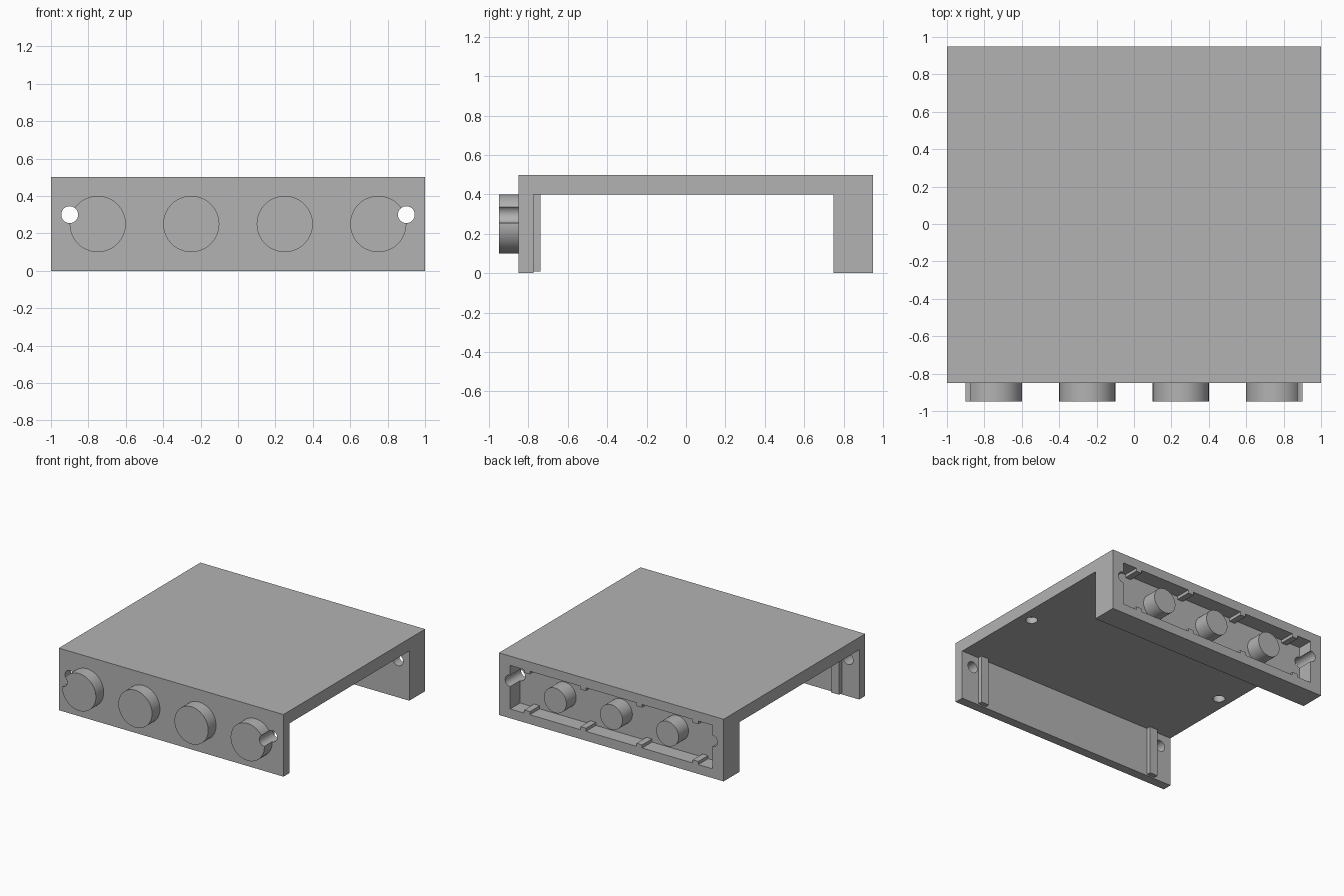
import bpy, bmesh, math
from mathutils import Matrix, Vector

if "Cube" in bpy.data.objects:
    bpy.data.objects.remove(bpy.data.objects["Cube"], do_unlink=True)

grey = bpy.data.materials.new("plain grey")
grey.use_nodes = True
grey.diffuse_color = (0.45, 0.45, 0.45, 1)
grey.node_tree.nodes["Principled BSDF"].inputs["Base Color"].default_value = (0.45, 0.45, 0.45, 1)


def finish(bm, name):
    bmesh.ops.recalc_face_normals(bm, faces=bm.faces)
    mesh = bpy.data.meshes.new(name)
    bm.to_mesh(mesh)
    bm.free()
    mesh.materials.append(grey)
    obj = bpy.data.objects.new(name, mesh)
    bpy.context.collection.objects.link(obj)
    return obj


def box(name, low, high):
    low, high = Vector(low), Vector(high)
    bm = bmesh.new()
    size = Matrix.Diagonal((*(high - low), 1))
    bmesh.ops.create_cube(bm, size=1, matrix=Matrix.Translation((low + high) / 2) @ size)
    return finish(bm, name)


def cylinder(name, centre, radius, depth, along_y=True):
    bm = bmesh.new()
    turn = Matrix.Rotation(math.pi / 2 if along_y else 0, 4, "X")
    bmesh.ops.create_cone(bm, cap_ends=True, segments=64, radius1=radius, radius2=radius,
                          depth=depth, matrix=Matrix.Translation(centre) @ turn)
    return finish(bm, name)


def cut(obj, cutters):
    for cutter in cutters:
        cutter.hide_render = True
        mod = obj.modifiers.new("cut", "BOOLEAN")
        mod.operation, mod.solver, mod.object = "DIFFERENCE", "EXACT", cutter
    bpy.context.view_layer.objects.active = obj
    for mod in list(obj.modifiers):
        bpy.ops.object.modifier_apply(modifier=mod.name)


def smooth(obj):
    bpy.ops.object.select_all(action="DESELECT")
    obj.select_set(True)
    bpy.context.view_layer.objects.active = obj
    bpy.ops.object.shade_smooth_by_angle(angle=math.radians(30))


# Body: bridge profile extruded across the width
profile = [(-0.85, 0), (-0.775, 0), (-0.775, 0.4), (0.75, 0.4),
           (0.75, 0), (0.95, 0), (0.95, 0.5), (-0.85, 0.5)]
bm = bmesh.new()
face = bm.faces.new([bm.verts.new((-1, y, z)) for y, z in profile])
side = bmesh.ops.extrude_face_region(bm, geom=[face])["geom"]
bmesh.ops.translate(bm, vec=(2, 0, 0), verts=[v for v in side if isinstance(v, bmesh.types.BMVert)])
body = finish(bm, "body")

# Cutters: rear recess, through holes and blind holes under the top
recess = box("recess_cutter", (-0.9, 0.825, 0.075), (0.9, 1.1, 0.425))
through = [cylinder("hole_cutter", (s * 0.9, 0, 0.3), 0.045, 2.4) for s in (-1, 1)]
blind = [cylinder("blind_cutter", (s * 0.9, -0.1, 0.4), 0.045, 0.1, False) for s in (-1, 1)]
cut(body, [recess] + through + blind)
smooth(body)

# Front knobs, the outer ones notched by the through holes
for x in (-0.75, -0.25, 0.25, 0.75):
    knob = cylinder("front_knob", (x, -0.9, 0.25), 0.15, 0.1)
    if abs(x) > 0.5:
        cut(knob, [through[0 if x < 0 else 1]])
    smooth(knob)
    # Small tabs on the floor and ceiling of the recess
    for low, high in ((0.075, 0.1), (0.4, 0.425)):
        box("recess_tab", (x - 0.025, 0.825, low), (x + 0.025, 0.95, high))

# Studs inside the recess
for x in (-0.5, 0, 0.5):
    smooth(cylinder("rear_stud", (x, 0.8875, 0.25), 0.1, 0.125))

# Vertical ribs behind the front wall
for s in (-1, 1):
    box("front_wall_rib", (s * 0.81 - 0.035, -0.775, 0.01), (s * 0.81 + 0.035, -0.74, 0.4))

for cutter in [recess] + through + blind:
    bpy.data.objects.remove(cutter, do_unlink=True)
